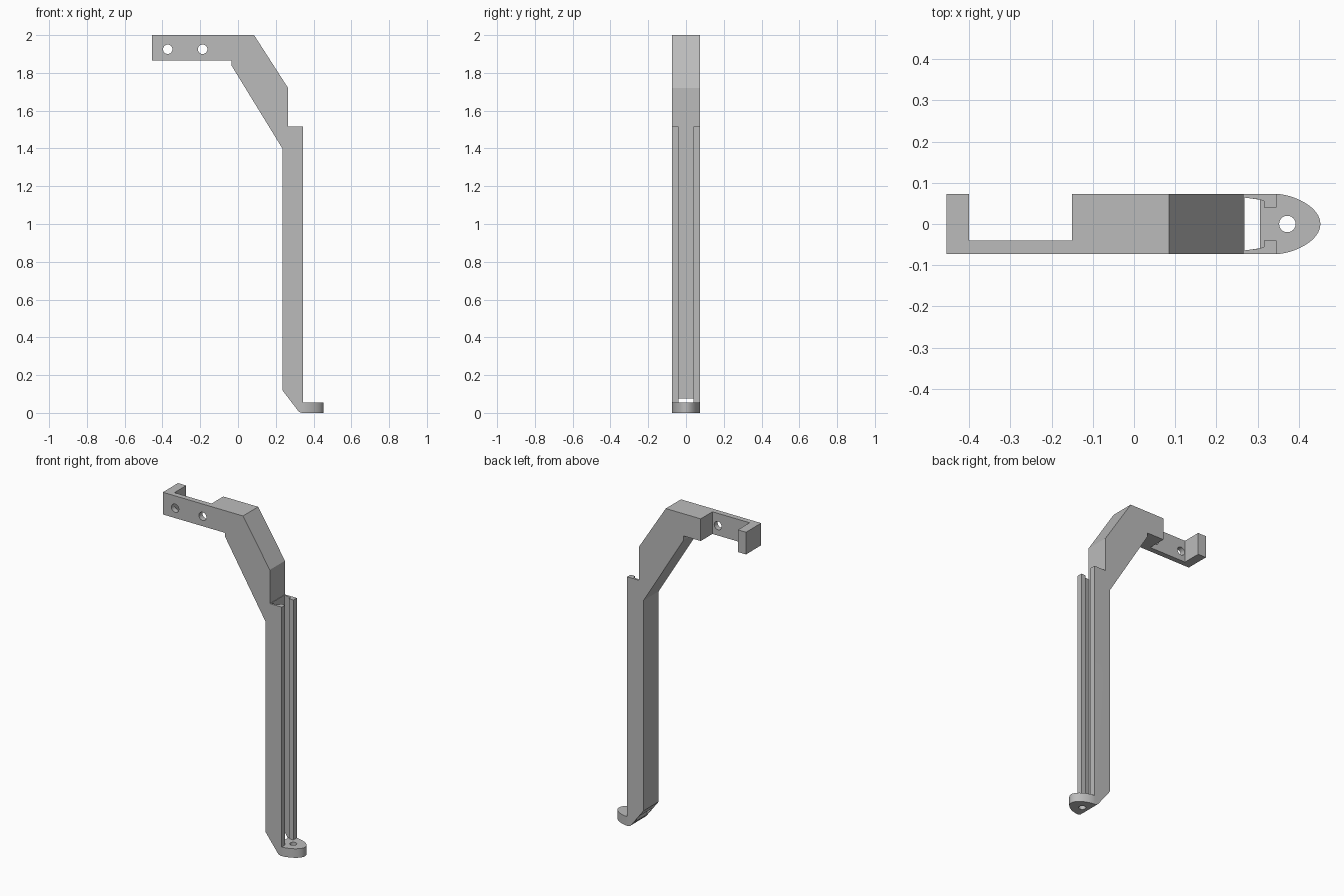
import bpy, bmesh, math
from mathutils import Vector

if "Cube" in bpy.data.objects:
    bpy.data.objects.remove(bpy.data.objects["Cube"], do_unlink=True)

HALF = 0.073   # half depth of the whole bracket
FOOT = 0.055   # thickness of the foot

grey = bpy.data.materials.new("plain grey")
grey.use_nodes = True
colour = (0.5, 0.5, 0.5, 1)
grey.diffuse_color = colour
grey.node_tree.nodes["Principled BSDF"].inputs["Base Color"].default_value = colour


def prism(name, outline, low, high, axis="Z"):
    """Extrude an outline along z (points are x, y) or along y (points are x, z)."""
    bm = bmesh.new()
    place = (lambda a, b: (a, b, low)) if axis == "Z" else (lambda a, b: (a, low, b))
    step = Vector((0, 0, high - low)) if axis == "Z" else Vector((0, high - low, 0))
    face = bm.faces.new([bm.verts.new(place(a, b)) for a, b in outline])
    new = bmesh.ops.extrude_face_region(bm, geom=[face])["geom"]
    bmesh.ops.translate(bm, vec=step, verts=[v for v in new if isinstance(v, bmesh.types.BMVert)])
    bmesh.ops.recalc_face_normals(bm, faces=bm.faces)
    mesh = bpy.data.meshes.new(name)
    bm.to_mesh(mesh)
    bm.free()
    mesh.materials.append(grey)
    obj = bpy.data.objects.new(name, mesh)
    bpy.context.collection.objects.link(obj)
    return obj


def circle(cx, cy, r, n=32):
    return [(cx + r * math.cos(math.tau * i / n), cy + r * math.sin(math.tau * i / n))
            for i in range(n)]


def combine(target, tool, operation):
    """Apply a boolean and discard the tool."""
    mod = target.modifiers.new("shape", "BOOLEAN")
    mod.operation, mod.solver, mod.object = operation, "EXACT", tool
    bpy.ops.object.select_all(action="DESELECT")
    target.select_set(True)
    bpy.context.view_layer.objects.active = target
    bpy.ops.object.modifier_apply(modifier=mod.name)
    bpy.data.objects.remove(tool, do_unlink=True)


# Side silhouette: clip arm, slanted neck, post and foot
side = [(-0.455, 2), (0.085, 2), (0.265, 1.72), (0.265, 1.515), (0.345, 1.515),
        (0.345, FOOT), (0.5, FOOT), (0.5, 0), (0.338, 0), (0.326, 0.004), (0.316, 0.014),
        (0.235, 0.12), (0.235, 1.4), (-0.035, 1.84), (-0.035, 1.865), (-0.455, 1.865)]
bracket = prism("bracket", side, -0.2, 0.2, "Y")

# Plan outline: clip gap at the back and a pointed, rounded nose on the foot
nose = []
for i in range(25):
    t = math.pi * (i / 24 - 0.5)
    nose.append((0.345 + 0.107 * math.cos(t) ** 1.25, HALF * math.sin(t)))
plan = [(-0.455, -HALF)] + nose + [(-0.15, HALF), (-0.15, -0.04), (-0.4, -0.04),
                                   (-0.4, HALF), (-0.455, HALF)]
combine(bracket, prism("plan_cutter", plan, -0.1, 2.1), "INTERSECT")

# Lipped channel running down the post, resting on the foot
half_channel = [(0.268, 0.064), (0.3, 0.06), (0.315, 0.056), (0.315, 0.04), (0.36, 0.04)]
channel = half_channel + [(x, -y) for x, y in reversed(half_channel)]
combine(bracket, prism("channel_cutter", channel, FOOT, 1.6), "DIFFERENCE")

# Opening where the channel breaks through the sloped underside
opening = [(0.268, -0.064), (0.305, -0.059), (0.305, 0.059), (0.268, 0.064)]
combine(bracket, prism("opening_cutter", opening, -0.1, 0.3), "DIFFERENCE")

# Screw holes in the clip arm and the foot
for x in (-0.372, -0.187):
    combine(bracket, prism("screw_cutter", circle(x, 1.925, 0.025), -0.2, 0, "Y"), "DIFFERENCE")
combine(bracket, prism("foot_hole_cutter", circle(0.372, 0, 0.02), -0.1, 0.2), "DIFFERENCE")

bracket.select_set(True)
bpy.context.view_layer.objects.active = bracket
bpy.ops.object.shade_smooth_by_angle(angle=math.radians(30))
